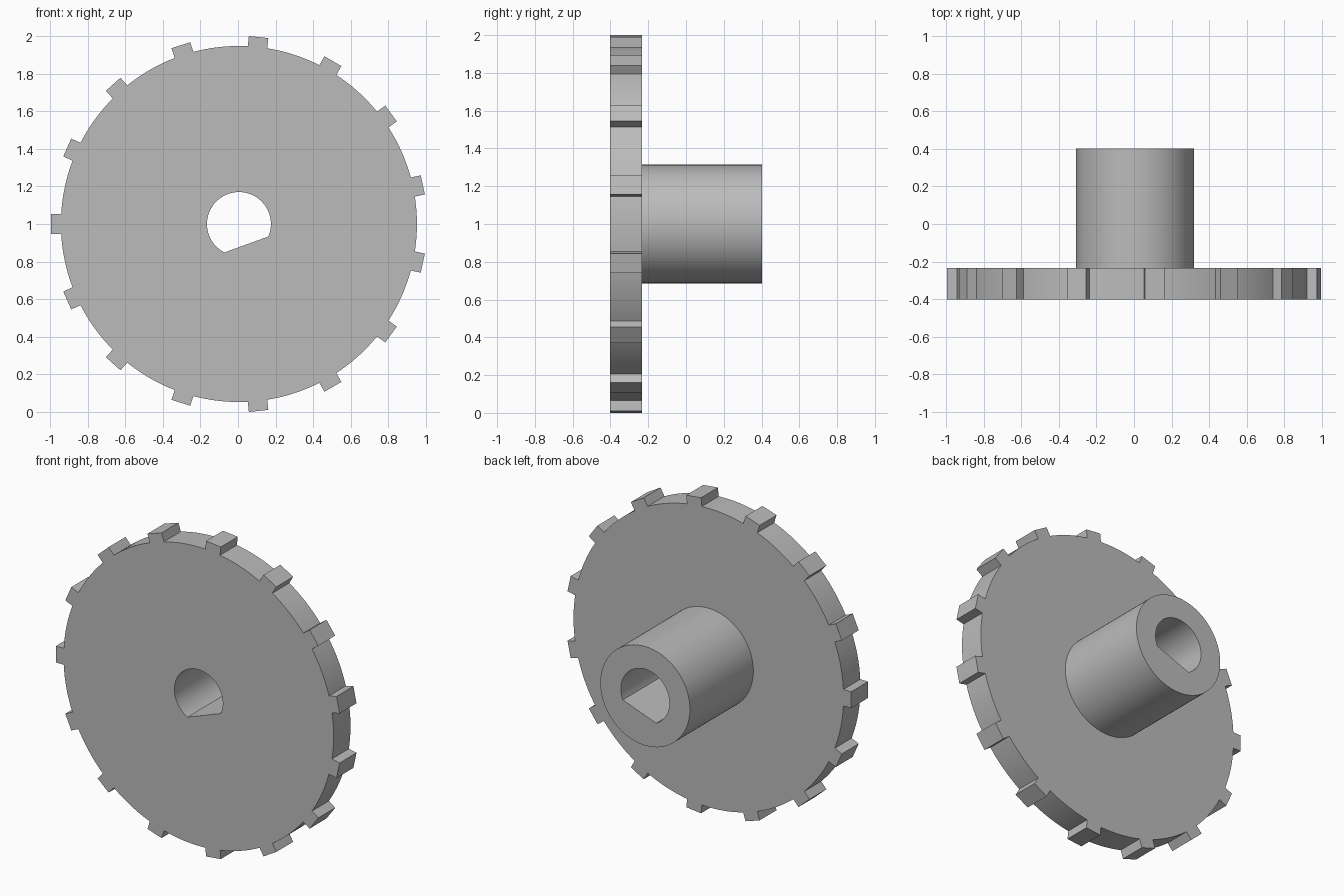
import bpy, bmesh
from math import sin, cos, asin, acos, radians, tau

cube = bpy.data.objects.get("Cube")
if cube:
    bpy.data.objects.remove(cube, do_unlink=True)

TEETH, ROOT, TIP, HALF_W = 15, 0.947, 1.0, 0.052
HUB_R, BORE_R, FLAT_DIST = 0.314, 0.17, 0.116
FRONT, PLATE_BACK, HUB_BACK = -0.402, -0.233, 0.402
CX, CZ = 0.005, 1.0


def arc(radius, start, end, steps):
    """Points on an arc, both ends included."""
    angles = [start + (end - start) * i / steps for i in range(steps + 1)]
    return [(radius * cos(a), radius * sin(a)) for a in angles]


def wheel_outline():
    """Round rim with straight-sided, flat-tipped teeth."""
    points, pitch, gap = [], tau / TEETH, asin(HALF_W / ROOT)
    for i in range(TEETH):
        a = tau / 2 + i * pitch
        for side in (-HALF_W, HALF_W):
            points.append((TIP * cos(a) - side * sin(a),
                           TIP * sin(a) + side * cos(a)))
        points += arc(ROOT, a + gap, a + pitch - gap, 10)
    return points


def bore_outline():
    """D-shaped shaft hole with its flat at the lower right."""
    middle, half = radians(-70), acos(FLAT_DIST / BORE_R)
    return arc(BORE_R, middle + half, middle + tau - half, 60)


def add_loop(bm, points, y):
    verts = [bm.verts.new((CX + x, y, CZ + z)) for x, z in points]
    return verts, [bm.edges.new((v, verts[i - 1])) for i, v in enumerate(verts)]


def add_wall(bm, first, second):
    for i in range(len(first)):
        bm.faces.new((first[i - 1], first[i], second[i], second[i - 1]))


bm = bmesh.new()
rim, bore = wheel_outline(), bore_outline()
hub = arc(HUB_R, 0, tau, 96)[:-1]
rim_front, rim_front_e = add_loop(bm, rim, FRONT)
rim_back, rim_back_e = add_loop(bm, rim, PLATE_BACK)
hub_base, hub_base_e = add_loop(bm, hub, PLATE_BACK)
hub_end, hub_end_e = add_loop(bm, hub, HUB_BACK)
bore_front, bore_front_e = add_loop(bm, bore, FRONT)
bore_end, bore_end_e = add_loop(bm, bore, HUB_BACK)

# Flat faces: wheel front, wheel back around the hub, hub end
for outer, inner in ((rim_front_e, bore_front_e), (rim_back_e, hub_base_e),
                     (hub_end_e, bore_end_e)):
    bmesh.ops.triangle_fill(bm, use_beauty=True, edges=outer + inner,
                            normal=(0, 1, 0))

# Walls: toothed rim, hub, shaft hole
add_wall(bm, rim_front, rim_back)
add_wall(bm, hub_base, hub_end)
add_wall(bm, bore_front, bore_end)
bmesh.ops.recalc_face_normals(bm, faces=bm.faces)

mesh = bpy.data.meshes.new("toothed_wheel_with_hub")
bm.to_mesh(mesh)
bm.free()
wheel = bpy.data.objects.new("toothed_wheel_with_hub", mesh)
bpy.context.collection.objects.link(wheel)

# Plain grey material
grey = bpy.data.materials.new("grey")
grey.use_nodes = True
colour = (0.5, 0.5, 0.5, 1)
grey.diffuse_color = colour
grey.node_tree.nodes["Principled BSDF"].inputs["Base Color"].default_value = colour
mesh.materials.append(grey)

bpy.ops.object.select_all(action="DESELECT")
wheel.select_set(True)
bpy.context.view_layer.objects.active = wheel
bpy.ops.object.shade_smooth_by_angle(angle=radians(20))
